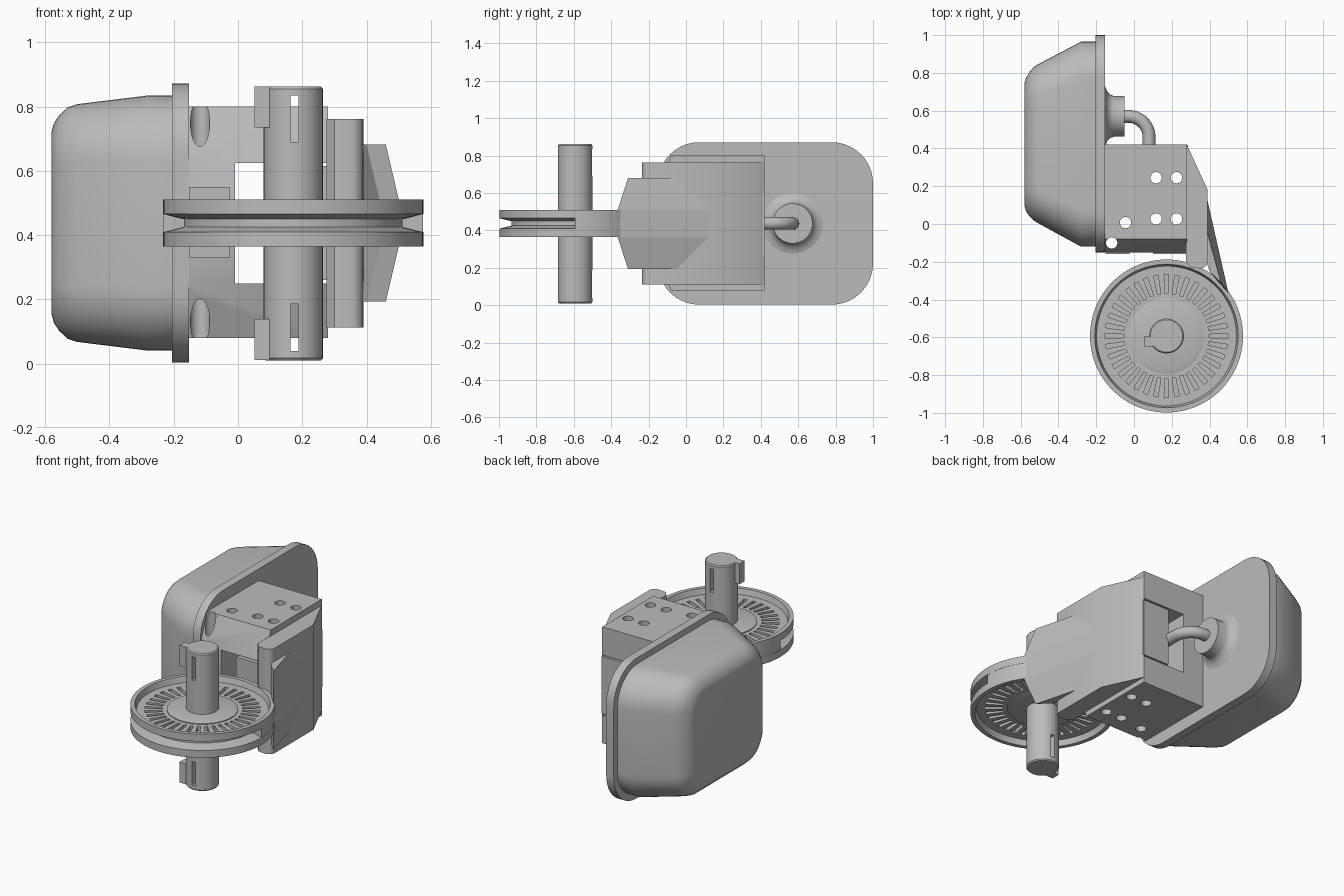
import bpy, bmesh, math

cube = bpy.data.objects.get("Cube")
if cube:
    bpy.data.objects.remove(cube, do_unlink=True)

grey = bpy.data.materials.new("plain grey")
grey.use_nodes = True
tone = (0.5, 0.5, 0.5, 1)
grey.diffuse_color = tone
for node in grey.node_tree.nodes:
    if node.type == 'BSDF_PRINCIPLED':
        node.inputs["Base Color"].default_value = tone

MID = 0.4375          # mirror height of the whole mechanism
AX, AY = 0.172, -0.593  # axle position


def make(name, *lofts):
    """Skin each list of cross-sections and cap its ends."""
    bm = bmesh.new()
    for sections in lofts:
        rings = [[bm.verts.new(p) for p in s] for s in sections]
        n = len(rings[0])
        for a, b in zip(rings, rings[1:]):
            for i in range(n):
                j = (i + 1) % n
                bm.faces.new((a[i], a[j], b[j], b[i]))
        bm.faces.new(rings[0][::-1])
        bm.faces.new(rings[-1])
    bmesh.ops.recalc_face_normals(bm, faces=bm.faces[:])
    me = bpy.data.meshes.new(name)
    bm.to_mesh(me)
    bm.free()
    me.materials.append(grey)
    ob = bpy.data.objects.new(name, me)
    bpy.context.collection.objects.link(ob)
    return ob


def activate(ob):
    bpy.ops.object.select_all(action='DESELECT')
    ob.select_set(True)
    bpy.context.view_layer.objects.active = ob


def smooth(ob, angle=30):
    activate(ob)
    bpy.ops.object.shade_smooth_by_angle(angle=math.radians(angle))


def cut(ob, *lofts):
    tool = make("cutter", *lofts)
    tool.hide_render = True
    mod = ob.modifiers.new("cut", 'BOOLEAN')
    mod.operation, mod.solver, mod.object = 'DIFFERENCE', 'EXACT', tool
    activate(ob)
    bpy.ops.object.modifier_apply(modifier=mod.name)
    bpy.data.objects.remove(tool, do_unlink=True)


def prism(outline, z0, z1):
    return [[(x, y, z) for x, y in outline] for z in (z0, z1)]


def box(x0, x1, y0, y1, z0, z1):
    return prism([(x0, y0), (x1, y0), (x1, y1), (x0, y1)], z0, z1)


def arc(cx, cy, r, a0, a1, n):
    angles = [math.radians(a0 + (a1 - a0) * i / n) for i in range(n + 1)]
    return [(cx + r * math.cos(a), cy + r * math.sin(a)) for a in angles]


def lathe_z(cx, cy, profile, n=64):
    return [[(x, y, z) for x, y in arc(cx, cy, r, 0, 360, n)[:-1]] for r, z in profile]


def rounded(x, y0, y1, half, r):
    """Rounded rectangle facing along x, centred on the mirror height."""
    z0, z1 = MID - half, MID + half
    corners = [(y1 - r, z1 - r, 0), (y0 + r, z1 - r, 90),
               (y0 + r, z0 + r, 180), (y1 - r, z0 + r, 270)]
    return [(x, y, z) for cy, cz, a in corners for y, z in arc(cy, cz, r, a, a + 90, 10)]


# Domed cover and its flange
cover = [(-0.2, -0.12, 0.965, 0.397, 0.2), (-0.28, -0.12, 0.965, 0.397, 0.2),
         (-0.5, 0.0, 0.85, 0.37, 0.18), (-0.53, 0.018, 0.832, 0.36, 0.17),
         (-0.557, 0.045, 0.8, 0.335, 0.15), (-0.573, 0.07, 0.77, 0.31, 0.13),
         (-0.58, 0.1, 0.745, 0.285, 0.11)]
smooth(make("domed_cover", [rounded(*s) for s in cover]), 35)
smooth(make("cover_flange", [rounded(x, -0.15, 1.0, 0.434, 0.22) for x in (-0.205, -0.153)]))

# Pipe socket and bent pipe
socket = [(-0.154, 0.165), (-0.148, 0.145), (-0.138, 0.127), (-0.125, 0.115),
          (-0.108, 0.108), (-0.05, 0.107)]
smooth(make("pipe_socket", [[(x, y, z) for y, z in arc(0.57, MID, r, 0, 360, 40)[:-1]]
                            for x, r in socket]), 40)
curve = bpy.data.curves.new("bent_pipe", 'CURVE')
curve.dimensions = '3D'
curve.bevel_depth, curve.bevel_resolution, curve.use_fill_caps = 0.034, 5, True
path = [(-0.07, 0.57), (-0.03, 0.57)] + arc(-0.03, 0.46, 0.11, 80, 0, 8) + [(0.08, 0.3)]
spline = curve.splines.new('POLY')
spline.points.add(len(path) - 1)
for point, (x, y) in zip(spline.points, path):
    point.co = (x, y, MID, 1)
    point.radius = 1
spline.use_smooth = True
curve.materials.append(grey)
pipe = bpy.data.objects.new("bent_pipe", curve)
bpy.context.collection.objects.link(pipe)

# Bracket with a rectangular tunnel and drilled holes
side = [(-0.08, 0.8), (0.42, 0.8), (0.42, 0.08), (-0.08, 0.08), (-0.15, 0.25), (-0.15, 0.625)]
bracket = make("bracket", [[(x, y, z) for y, z in side] for x in (-0.17, 0.28)])
cut(bracket, box(-0.01, 0.35, -0.3, 0.5, 0.25, 0.625))
holes = [(-0.118, -0.1), (-0.045, 0.007)] + [(x, y) for x in (0.117, 0.225) for y in (0.027, 0.245)]
drills = [lathe_z(x, y, [(0.03, -0.1), (0.03, 1)], 24) for x, y in holes]
cut(bracket, *drills)
smooth(bracket)
make("bracket_pad", box(-0.152, -0.025, -0.158, -0.14, 0.33, 0.55))

# Caliper core, cheek, neck and side fin
core = make("caliper_core", box(0.1, 0.285, -0.16, 0.419, 0.26, 0.615))
cut(core, *drills)
smooth(core)
cheek = [(0.275, 0.42), (0.28, 0.42), (0.39, 0.18)] + arc(0.35, -0.195, 0.04, 0, -90, 6) \
    + [(0.3, -0.23), (0.275, -0.2)]
smooth(make("caliper_cheek", prism(cheek, 0.112, 0.762)))

neck_plan = arc(AX, AY, 0.402, 36, 120, 20) + [(0.04, -0.21), (0.07, -0.15), (0.1, -0.1),
                                                (0.3, -0.1), (0.39, -0.07), (0.46, -0.31)]
neck = make("caliper_neck", prism(neck_plan, 0.1, 0.8))
half = [(-0.1, 0.11), (-0.03, 0.11), (0.05, 0.178), (0.26, 0.21), (0.32, 0.245), (0.6, 0.245)]
front = [(x, MID + h) for x, h in half] + [(x, MID - h) for x, h in half[::-1]]
shape = make("cutter", [[(x, y, z) for x, z in front] for y in (-0.8, 0.4)])
shape.hide_render = True
mod = neck.modifiers.new("taper", 'BOOLEAN')
mod.operation, mod.solver, mod.object = 'INTERSECT', 'EXACT', shape
activate(neck)
bpy.ops.object.modifier_apply(modifier=mod.name)
bpy.data.objects.remove(shape, do_unlink=True)
smooth(neck, 20)

small = [(0.46, -0.31), (0.39, -0.05), (0.33, -0.05), (0.4, -0.25)]
large = [(0.5, -0.365), (0.39, 0.12), (0.33, 0.1), (0.44, -0.3)]
make("side_fin", [[(x, y, MID + h) for x, y in plan] for plan, h in
                  ((small, -0.244), (large, -0.074), (large, 0.074), (small, 0.244))])

# Grooved wheel with radial pockets on both sides
upper = [(0.37, 0.038), (0.38, 0.073), (0.405, 0.073), (0.405, 0.028), (0.34, 0.012)]
rim = [(r, MID + h) for r, h in upper] + [(r, MID - h) for r, h in upper[::-1]]
wheel = make("grooved_wheel", lathe_z(AX, AY, rim, 96))
pockets = []
for i in range(36):
    a = math.tau * i / 36
    c, s = math.cos(a), math.sin(a)
    plan = [(AX + r * c - t * s, AY + r * s + t * c) for r, t in
            ((0.225, -0.009), (0.325, -0.012), (0.325, 0.012), (0.225, 0.009))]
    pockets += [prism(plan, MID + 0.012, MID + 0.06), prism(plan, MID - 0.06, MID - 0.012)]
cut(wheel, *pockets)
smooth(wheel)
smooth(make("wheel_hub", lathe_z(AX, AY, [(0.175, MID - 0.05), (0.2, MID - 0.043),
                                         (0.2, MID + 0.043), (0.175, MID + 0.05)])))

# Shoe filling the rear half of the groove
shoe = arc(AX, AY, 0.404, 0, 180, 48) + arc(AX, AY, 0.335, 180, 0, 48)
smooth(make("groove_shoe", prism(shoe, MID - 0.035, MID + 0.035)))

# Axle with cross slots and end keys
axle = make("axle", lathe_z(AX, AY, [(0.086, 0.01), (0.092, 0.017), (0.092, 0.855), (0.086, 0.862)], 48))
cut(axle, *[box(0.163, 0.188, AY - 0.2, AY + 0.2, z, z + 0.145) for z in (0.04, 0.69)])
smooth(axle)
for place, z in (("lower", 0.012), ("upper", 0.735)):
    make(place + "_key", box(0.052, 0.1, AY - 0.055, AY - 0.003, z, z + 0.127))
